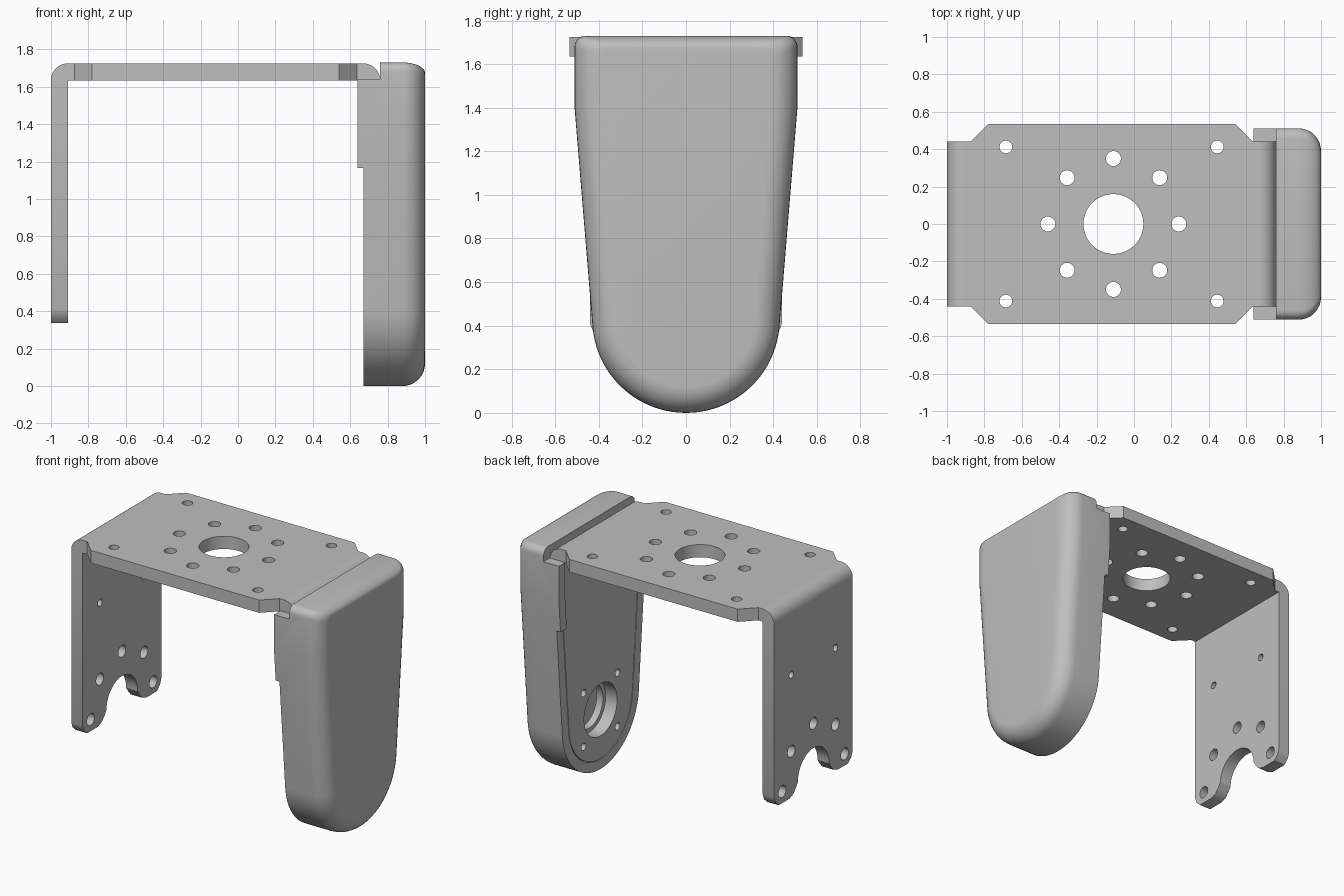
import bpy, bmesh
from math import sin, cos, pi, radians
from mathutils import Matrix

cube = bpy.data.objects.get("Cube")
if cube:
    bpy.data.objects.remove(cube)

grey = bpy.data.materials.new("plain grey")
grey.use_nodes = True
grey.diffuse_color = (0.52, 0.52, 0.52, 1)
grey.node_tree.nodes["Principled BSDF"].inputs["Base Color"].default_value = grey.diffuse_color

T = 0.09             # sheet thickness
PLATE_Z = 1.635      # underside of the top plate
MID = -0.12          # middle of the bracket along x
HUB_Z = 0.43         # pivot height
AXES = {"x": Matrix(((0, 0, 1), (1, 0, 0), (0, 1, 0))),   # outline in (y, z)
        "y": Matrix(((0, 1, 0), (0, 0, 1), (1, 0, 0))),   # outline in (z, x)
        "z": Matrix.Identity(3)}                          # outline in (x, y)


def add(name, mesh):
    ob = bpy.data.objects.new(name, mesh)
    bpy.context.collection.objects.link(ob)
    return ob


def baked(ob):
    graph = bpy.context.evaluated_depsgraph_get()
    return bpy.data.meshes.new_from_object(ob.evaluated_get(graph))


def finish(name, mesh):
    mesh.materials.clear()
    mesh.materials.append(grey)
    ob = add(name, mesh)
    bpy.ops.object.select_all(action="DESELECT")
    ob.select_set(True)
    bpy.context.view_layer.objects.active = ob
    bpy.ops.object.shade_smooth_by_angle(angle=radians(30))
    return ob


def arc(u, v, r, a, b, n):
    return [(u + r * cos(radians(a + (b - a) * i / n)),
             v + r * sin(radians(a + (b - a) * i / n))) for i in range(n + 1)]


def circle(u, v, r, n=32):
    return arc(u, v, r, 0, 360, n)[:-1]


def sheet(name, outline, holes, axis, lo, hi):
    """Outline with holes, thickened along an axis from lo to hi."""
    curve = bpy.data.curves.new(name, "CURVE")
    curve.dimensions = "2D"
    curve.fill_mode = "BOTH"
    curve.extrude = (hi - lo) / 2
    for loop in [outline] + holes:
        s = curve.splines.new("POLY")
        s.points.add(len(loop) - 1)
        for p, (u, v) in zip(s.points, loop):
            p.co = (u, v, 0, 1)
        s.use_cyclic_u = True
    tmp = add("tmp", curve)
    mesh = baked(tmp)
    bpy.data.objects.remove(tmp)
    mesh.transform(AXES[axis].to_4x4() @ Matrix.Translation((0, 0, (lo + hi) / 2)))
    bm = bmesh.new()
    bm.from_mesh(mesh)
    bmesh.ops.remove_doubles(bm, verts=bm.verts, dist=1e-5)
    bmesh.ops.recalc_face_normals(bm, faces=bm.faces)
    bm.to_mesh(mesh)
    bm.free()
    return finish(name, mesh)


def mirrored(half):
    return half + [(-u, v) for u, v in reversed(half)]


def cover_outline(d, top, r):
    """Tapered tongue with a round bottom, inset by d."""
    a = radians(4.7)
    R = HUB_Z - d
    w = (R + (1.4 - HUB_Z) * sin(a)) / cos(a)
    half = arc(w - r, top - r, r, 90, 0, 6) + [(w, 1.4)]
    half += arc(0, HUB_Z, R, -4.7, -90, 20)
    return half + [(-u, v) for u, v in reversed(half[:-1])]


# Top plate with chamfered wings, hub hole, ring of eight and corner holes
quarter = [(0.79, 0.44), (0.755, 0.44), (0.66, 0.535)]
side = quarter + [(-x, y) for x, y in reversed(quarter)]
plate = [(MID + x, y) for x, y in side + [(x, -y) for x, y in reversed(side)]]
hub_x = MID + 0.01
holes = [circle(hub_x, 0, 0.16, 48)]
holes += [circle(hub_x + x, y, 0.04) for x, y in circle(0, 0, 0.35, 8)]
holes += [circle(MID + sx * 0.565, sy * 0.412, 0.034) for sx in (-1, 1) for sy in (-1, 1)]
sheet("top_plate", plate, holes, "z", PLATE_Z, PLATE_Z + T)

# Rounded bends at both ends of the plate
for name, x, start in (("right_bend", -0.91, -90), ("left_bend", 0.67, 90)):
    sweep = arc(PLATE_Z, x, T, start, 0, 10)
    sheet(name, [(PLATE_Z, x)] + sweep, [], "y", -0.44, 0.44)

# Open arm with a notched foot
half = [(0.44, PLATE_Z), (0.44, 0.41), (0.425, 0.37), (0.39, 0.338), (0.27, 0.338),
        (0.225, 0.355), (0.195, 0.39)] + arc(0, 0.42, 0.175, 0, 85, 12)
bolts = [circle(y, z, 0.042) for y, z in arc(0, 0.42, 0.35, 0, 180, 4)]
bolts += [circle(s * 0.247, 1.21, 0.025) for s in (-1, 1)]
sheet("right_arm", mirrored(half), bolts, "x", -1, -0.91)

# Covered arm with pivot hole and four screws
screws = [circle(sy * 0.19, HUB_Z - 0.01 + sz * 0.19, 0.026) for sy in (-1, 1) for sz in (-1, 1)]
sheet("left_arm", cover_outline(0.075, PLATE_Z, 0.002),
      [circle(0, HUB_Z - 0.01, 0.185, 48)] + screws, "x", 0.67, 0.76)
sheet("pivot_collar", circle(0, HUB_Z - 0.01, 0.24, 48),
      [circle(0, HUB_Z - 0.01, 0.155, 48)], "x", 0.76, 0.81)

# Hollow cover: rings from the inner floor, over the rim, to the rounded outside
rings = [(0.93, cover_outline(0.07, 1.645, 0.01)), (0.64, cover_outline(0.07, 1.645, 0.01)),
         (0.64, cover_outline(0, 1.73, 0.05))]
for i in range(9):
    t = i / 8 * pi / 2
    k = 1 - cos(t)
    rings.append((0.88 + 0.12 * sin(t), cover_outline(0.12 * k, 1.73 - 0.055 * k, 0.05)))
bm = bmesh.new()
loops = [[bm.verts.new((x, y, z)) for y, z in pts] for x, pts in rings]
for a, b in zip(loops, loops[1:]):
    n = len(a)
    for i in range(n):
        j = (i + 1) % n
        bm.faces.new((a[i], a[j], b[j], b[i]))
bm.faces.new(loops[0])
bm.faces.new(loops[-1])
bmesh.ops.recalc_face_normals(bm, faces=bm.faces)
mesh = bpy.data.meshes.new("cover")
bm.to_mesh(mesh)
bm.free()
blank = add("cover_blank", mesh)

# Trim the rim: clear the bend at the top, step back below the side lips
cutters = []
for x, lo, hi in ((0.76, 1.64, 2), (0.67, -0.5, 1.165)):
    bm = bmesh.new()
    bmesh.ops.create_cube(bm, size=1)
    m = bpy.data.meshes.new("cutter")
    bm.to_mesh(m)
    bm.free()
    m.transform(Matrix.Translation((x - 0.25, 0, (lo + hi) / 2)) @ Matrix.Diagonal((0.5, 2, hi - lo, 1)))
    cutter = add("cutter", m)
    cutter.hide_render = True
    cutters.append(cutter)
    mod = blank.modifiers.new("trim", "BOOLEAN")
    mod.operation = "DIFFERENCE"
    mod.solver = "EXACT"
    mod.object = cutter
cover = baked(blank)
for ob in cutters + [blank]:
    bpy.data.objects.remove(ob)
finish("cover", cover)
